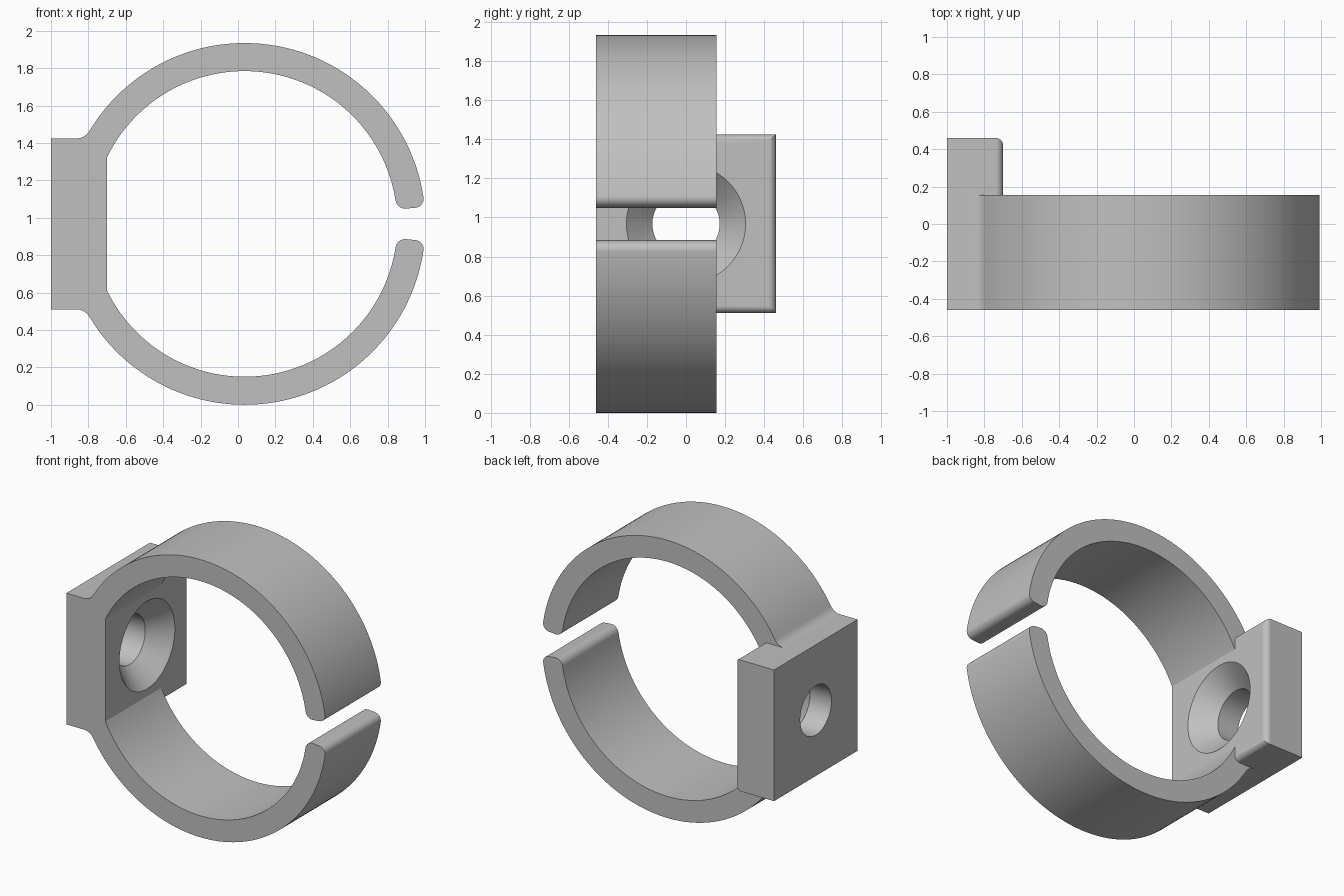
import bpy, bmesh
from math import sin, cos, pi, radians, sqrt, atan2

if "Cube" in bpy.data.objects:
    bpy.data.objects.remove(bpy.data.objects["Cube"])

CX, CZ = 0.035, 0.967           # ring centre
RO, RI = 0.967, 0.817           # ring radii
FRONT, RING_BACK, BACK = -0.46, 0.155, 0.46
LEFT, FLAT, HALF = -1.0, -0.70, 0.457   # mounting block

grey = bpy.data.materials.new("plain grey")
grey.use_nodes = True
grey.diffuse_color = (0.53, 0.53, 0.53, 1)
grey.node_tree.nodes["Principled BSDF"].inputs["Base Color"].default_value = (0.53, 0.53, 0.53, 1)


def make_object(name, bm):
    bmesh.ops.recalc_face_normals(bm, faces=bm.faces)
    mesh = bpy.data.meshes.new(name)
    bm.to_mesh(mesh)
    bm.free()
    mesh.materials.append(grey)
    obj = bpy.data.objects.new(name, mesh)
    bpy.context.collection.objects.link(obj)
    return obj


def arc(r, a, b, n):
    return [(r * cos(a + (b - a) * i / n), r * sin(a + (b - a) * i / n)) for i in range(n + 1)]


def half_profile():
    """Upper half of the clip outline, relative to the ring centre."""
    gap, f, steps = radians(5.4), 0.05, 8
    quarter = [pi / 2 * i / steps for i in range(steps + 1)]
    pts = []
    # rounded free end, inner corner then outer corner
    for t in reversed(quarter):
        r = RI + f - f * cos(t)
        pts.append((r, gap + (f - f * sin(t)) / RI))
    pts.reverse()
    pts = [(r * cos(a), r * sin(a)) for r, a in pts]
    for t in quarter:
        r, a = RO - f + f * sin(t), gap + (f - f * cos(t)) / RO
        pts.append((r * cos(a), r * sin(a)))
    # concave blend between ring and block
    blend = 0.08
    bz = HALF + blend
    bx = -sqrt((RO + blend) ** 2 - bz ** 2)
    pts += arc(RO, gap + f / RO, atan2(bz, bx), 72)[1:]
    pts += [(bx + x, bz + z) for x, z in arc(blend, atan2(-bz, -bx), -pi / 2, 10)[1:]]
    pts.append((LEFT - CX, HALF))
    # inner arc, from the flat round to the free end
    dx = FLAT - CX
    inner = arc(RI, atan2(sqrt(RI ** 2 - dx ** 2), dx), gap + f / RI, 64)[:-1]
    return pts, inner


# Open ring with the front of the mounting block
outer, inner = half_profile()
loop = outer + [(x, -z) for x, z in reversed(outer)]
loop += [(x, -z) for x, z in reversed(inner)] + inner
bm = bmesh.new()
face = bm.faces.new([bm.verts.new((CX + x, FRONT, CZ + z)) for x, z in loop])
ext = bmesh.ops.extrude_face_region(bm, geom=[face])
moved = [v for v in ext["geom"] if isinstance(v, bmesh.types.BMVert)]
bmesh.ops.translate(bm, verts=moved, vec=(0, RING_BACK - FRONT, 0))
clip = make_object("ring_clip", bm)

# Rear of the mounting block, rounded round its inner face
bm = bmesh.new()
bmesh.ops.create_cube(bm, size=1)
start = 0.05
for v in bm.verts:
    v.co = (FLAT if v.co.x > 0 else LEFT,
            BACK if v.co.y > 0 else start,
            CZ + (HALF if v.co.z > 0 else -HALF))
edges = [e for e in bm.edges
         if all(v.co.x > FLAT - 0.01 for v in e.verts)
         and not all(v.co.y < start + 0.01 for v in e.verts)]
bmesh.ops.bevel(bm, geom=edges, offset=0.04, segments=6, profile=0.5, affect='EDGES')
block = make_object("mounting_block", bm)

# Countersunk screw hole: a turned cutter along x
bm = bmesh.new()
rings = []
for x, r in [(LEFT - 0.1, 0.172), (FLAT - 0.135, 0.172), (FLAT, 0.305), (FLAT + 0.05, 0.305)]:
    rings.append([bm.verts.new((x, r * cos(2 * pi * i / 64), CZ + r * sin(2 * pi * i / 64)))
                  for i in range(64)])
for a, b in zip(rings, rings[1:]):
    for i in range(64):
        j = (i + 1) % 64
        bm.faces.new((a[i], a[j], b[j], b[i]))
bm.faces.new(rings[0])
bm.faces.new(rings[-1])
cutter = make_object("screw_hole_cutter", bm)
cutter.hide_render = True

# Join the block, cut the hole, shade
bpy.ops.object.select_all(action='DESELECT')
clip.select_set(True)
bpy.context.view_layer.objects.active = clip
for other, operation in ((block, 'UNION'), (cutter, 'DIFFERENCE')):
    mod = clip.modifiers.new(operation.lower(), 'BOOLEAN')
    mod.operation = operation
    mod.solver = 'EXACT'
    mod.object = other
    bpy.ops.object.modifier_apply(modifier=mod.name)
    bpy.data.objects.remove(other)
bpy.ops.object.shade_smooth_by_angle(angle=radians(25))
weighted = clip.modifiers.new("even shading", 'WEIGHTED_NORMAL')
weighted.keep_sharp = True
